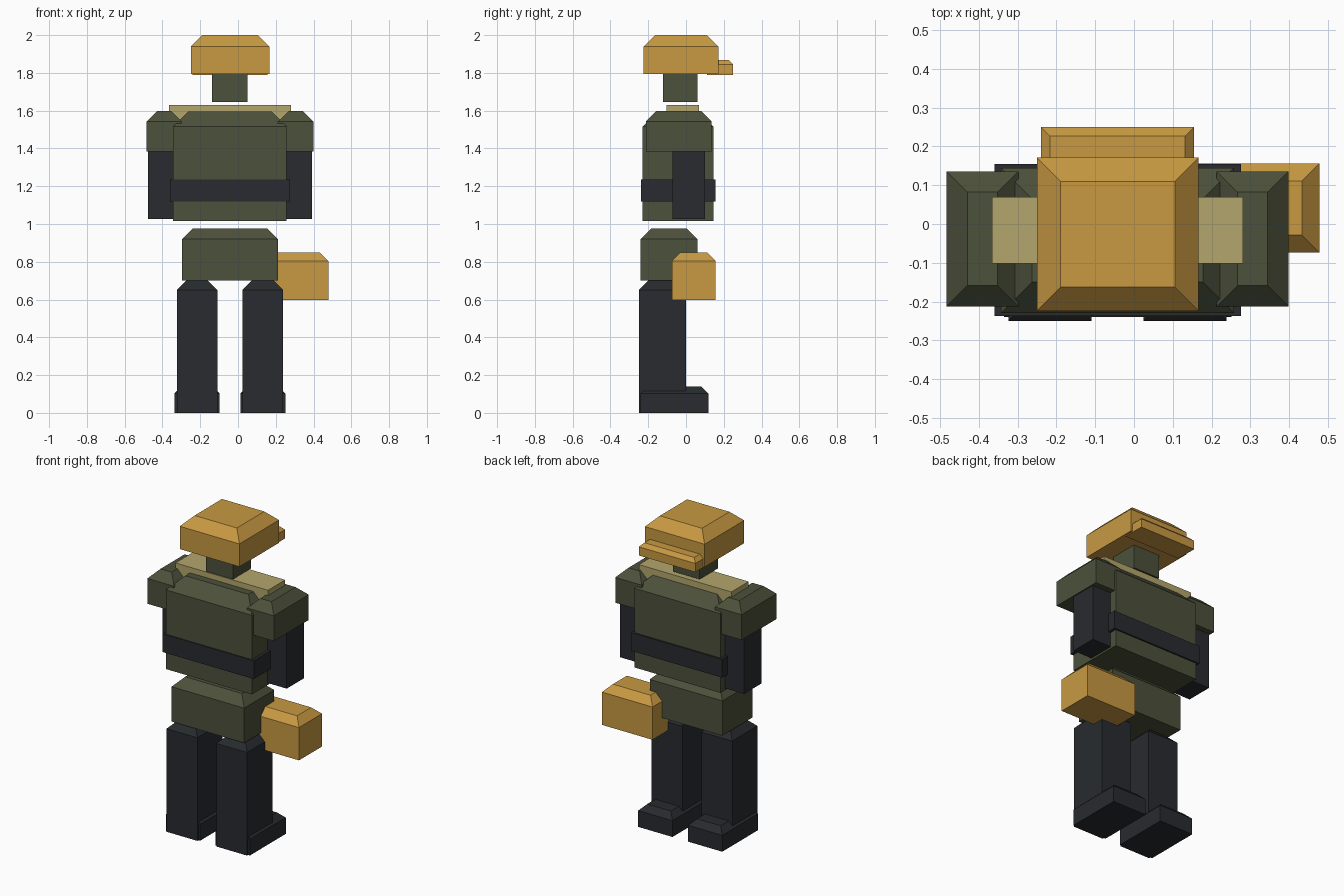
import bpy
import bmesh

if "Cube" in bpy.data.objects:
    bpy.data.objects.remove(bpy.data.objects["Cube"])

CX = -0.0425  # symmetry line of the body


def material(name, rgb):
    m = bpy.data.materials.new(name)
    m.diffuse_color = (*rgb, 1)
    m.use_nodes = True
    m.node_tree.nodes["Principled BSDF"].inputs["Base Color"].default_value = m.diffuse_color
    return m


GOLD = material("gold", (0.58, 0.32, 0.055))
GREEN = material("olive", (0.072, 0.082, 0.043))
DARK = material("charcoal", (0.021, 0.024, 0.028))
TAN = material("tan", (0.45, 0.38, 0.15))


def block(name, mat, x, y, z, cut=0.0):
    """Box spanning the x, y, z ranges, with its top edges chamfered at 45 degrees."""
    bm = bmesh.new()
    bmesh.ops.create_cube(bm, size=1)
    for v in bm.verts:
        for i, (lo, hi) in enumerate((x, y, z)):
            v.co[i] = hi if v.co[i] > 0 else lo
    if cut:
        top = max(bm.faces, key=lambda f: f.calc_center_median().z)
        new = bmesh.ops.extrude_discrete_faces(bm, faces=[top])["faces"][0]
        mid = new.calc_center_median()
        # Lower the shoulder loop, inset the cap
        for v in bm.verts:
            if v.co.z > z[1] - 1e-5 and v not in new.verts[:]:
                v.co.z -= cut
        for v in new.verts:
            v.co.x += cut if v.co.x < mid.x else -cut
            v.co.y += cut if v.co.y < mid.y else -cut
    bmesh.ops.recalc_face_normals(bm, faces=bm.faces)
    mesh = bpy.data.meshes.new(name)
    bm.to_mesh(mesh)
    bm.free()
    mesh.materials.append(mat)
    ob = bpy.data.objects.new(name, mesh)
    bpy.context.collection.objects.link(ob)
    return ob


def pair(name, mat, x, y, z, cut=0.0):
    """Right-hand block and its mirror image about the body centre."""
    block("right_" + name, mat, x, y, z, cut)
    block("left_" + name, mat, (2 * CX - x[1], 2 * CX - x[0]), y, z, cut)


# Head and helmet
block("helmet", GOLD, (-0.25, 0.167), (-0.224, 0.171), (1.795, 2.0), 0.061)
block("helmet_brim", GOLD, (-0.24, 0.155), (0.11, 0.25), (1.79, 1.868), 0.023)
block("head", GREEN, (-0.138, 0.05), (-0.123, 0.06), (1.645, 1.83))

# Upper body
block("collar", TAN, (-0.366, 0.281), (-0.102, 0.07), (1.53, 1.63))
block("torso", GREEN, (-0.343, 0.258), (-0.23, 0.145), (1.015, 1.595), 0.08)
block("belt", DARK, (-0.36, 0.276), (-0.237, 0.155), (1.12, 1.235))
pair("shoulder", GREEN, (0.213, 0.399), (-0.213, 0.136), (1.383, 1.597), 0.054)
pair("arm", DARK, (0.22, 0.391), (-0.072, 0.1), (1.027, 1.5))

# Hips and side pack
block("hips", GREEN, (-0.296, 0.211), (-0.24, 0.06), (0.7, 0.976), 0.056)
block("side_pack", GOLD, (0.125, 0.478), (-0.074, 0.156), (0.598, 0.85), 0.045)

# Legs and feet
pair("leg", DARK, (0.024, 0.239), (-0.25, 0.001), (0.0, 0.703), 0.052)
pair("foot", DARK, (0.012, 0.251), (-0.24, 0.118), (0.0, 0.14), 0.037)
